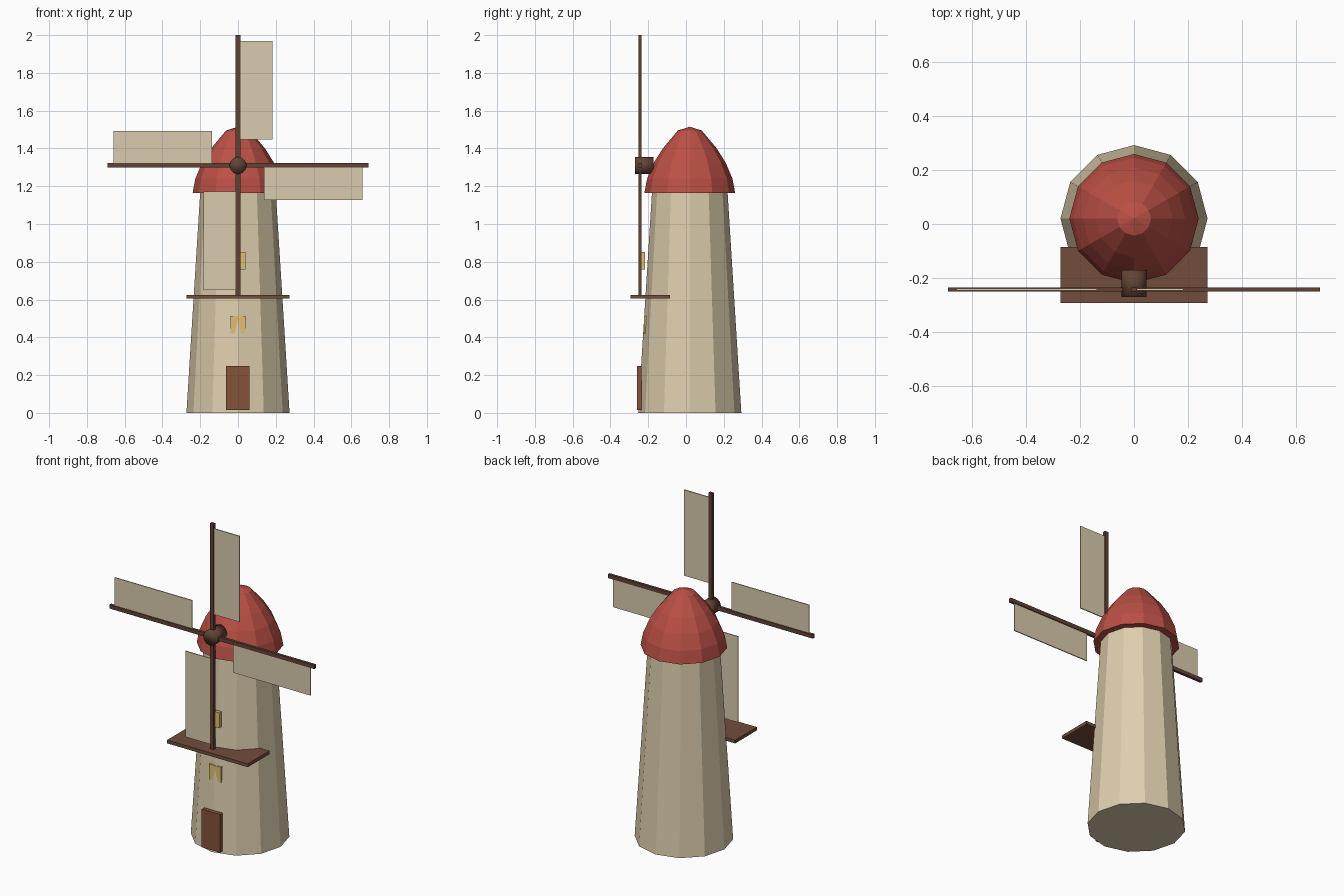
import bpy, bmesh, math
from mathutils import Matrix, Vector

if "Cube" in bpy.data.objects:
    bpy.data.objects.remove(bpy.data.objects["Cube"])


def material(name, rgb):
    m = bpy.data.materials.new(name)
    m.diffuse_color = (*rgb, 1)
    m.use_nodes = True
    m.node_tree.nodes["Principled BSDF"].inputs["Base Color"].default_value = m.diffuse_color
    return m


PLASTER = material("plaster", (0.73, 0.62, 0.42))
ROOF = material("roof_red", (0.50, 0.08, 0.06))
WOOD = material("dark_wood", (0.12, 0.055, 0.035))
DECK = material("deck_wood", (0.17, 0.075, 0.045))
DOOR = material("door_wood", (0.23, 0.085, 0.04))
CLOTH = material("sail_cloth", (0.70, 0.60, 0.42))
GLOW = material("window_yellow", (0.75, 0.52, 0.17))

TOWER_Y = 0.02
HUB = Vector((0, -0.243, 1.31))


def finish(bm, name, mat):
    bmesh.ops.recalc_face_normals(bm, faces=bm.faces)
    me = bpy.data.meshes.new(name)
    bm.to_mesh(me)
    bm.free()
    me.materials.append(mat)
    ob = bpy.data.objects.new(name, me)
    bpy.context.collection.objects.link(ob)
    return ob


def box(name, lo, hi, mat, turn=None):
    lo, hi = Vector(lo), Vector(hi)
    bm = bmesh.new()
    bmesh.ops.create_cube(bm, size=1, matrix=Matrix.Translation((lo + hi) / 2)
                          @ Matrix.Diagonal((*(hi - lo), 1)))
    if turn:
        bm.transform(turn)
    return finish(bm, name, mat)


def lathe(name, profile, mat, sides=12, place=Matrix()):
    bm = bmesh.new()
    rings = []
    for r, z in profile:
        if r == 0:
            rings.append([bm.verts.new((0, 0, z))] * sides)
        else:
            rings.append([bm.verts.new((r * math.cos(a), r * math.sin(a), z))
                          for a in (math.tau * i / sides for i in range(sides))])
    for a, b in zip(rings, rings[1:]):
        for i in range(sides):
            j = (i + 1) % sides
            bm.faces.new(dict.fromkeys((a[i], a[j], b[j], b[i])))
    for ring in (rings[0], rings[-1]):
        if ring[0] is not ring[1]:
            bm.faces.new(ring)
    bm.transform(place)
    return finish(bm, name, mat)


# Tapered tower and domed cap
centre = Matrix.Translation((0, TOWER_Y, 0))
lathe("tower", [(0.273, 0), (0.2, 1.17)], PLASTER, place=centre)
lathe("cap", [(0.24, 1.165), (0.226, 1.24), (0.19, 1.325), (0.143, 1.40),
              (0.063, 1.495), (0, 1.515)], ROOF, place=centre)

# Door, windows and gallery deck
box("door", (-0.063, -0.26, 0.015), (0.061, -0.235, 0.247), DOOR)
for name, y, z in (("lower_window", -0.222, 0.467), ("upper_window", -0.239, 0.806)):
    box(name, (-0.041, y, z - 0.047), (0.041, y + 0.021, z + 0.047), GLOW)
box("gallery_deck", (-0.272, -0.294, 0.605), (0.272, -0.085, 0.625), DECK)

# Hub, a short cylinder facing the front
hub = lathe("hub", [(0.046, -0.05), (0.046, 0.05)], WOOD,
            place=Matrix.Translation((0, -0.221, HUB.z)) @ Matrix.Rotation(math.pi / 2, 4, 'X'))
hub.data.shade_smooth()

# Four arms, each with a sail on its clockwise side
for i in range(4):
    turn = Matrix.Translation(HUB) @ Matrix.Rotation(math.pi / 2 * i, 4, 'Y')
    box(f"arm_{i + 1}", (-0.012, -0.008, 0), (0.012, 0.008, 0.69), WOOD, turn)
    box(f"sail_{i + 1}", (0.008, -0.003, 0.137), (0.183, 0.003, 0.66), CLOTH, turn)
